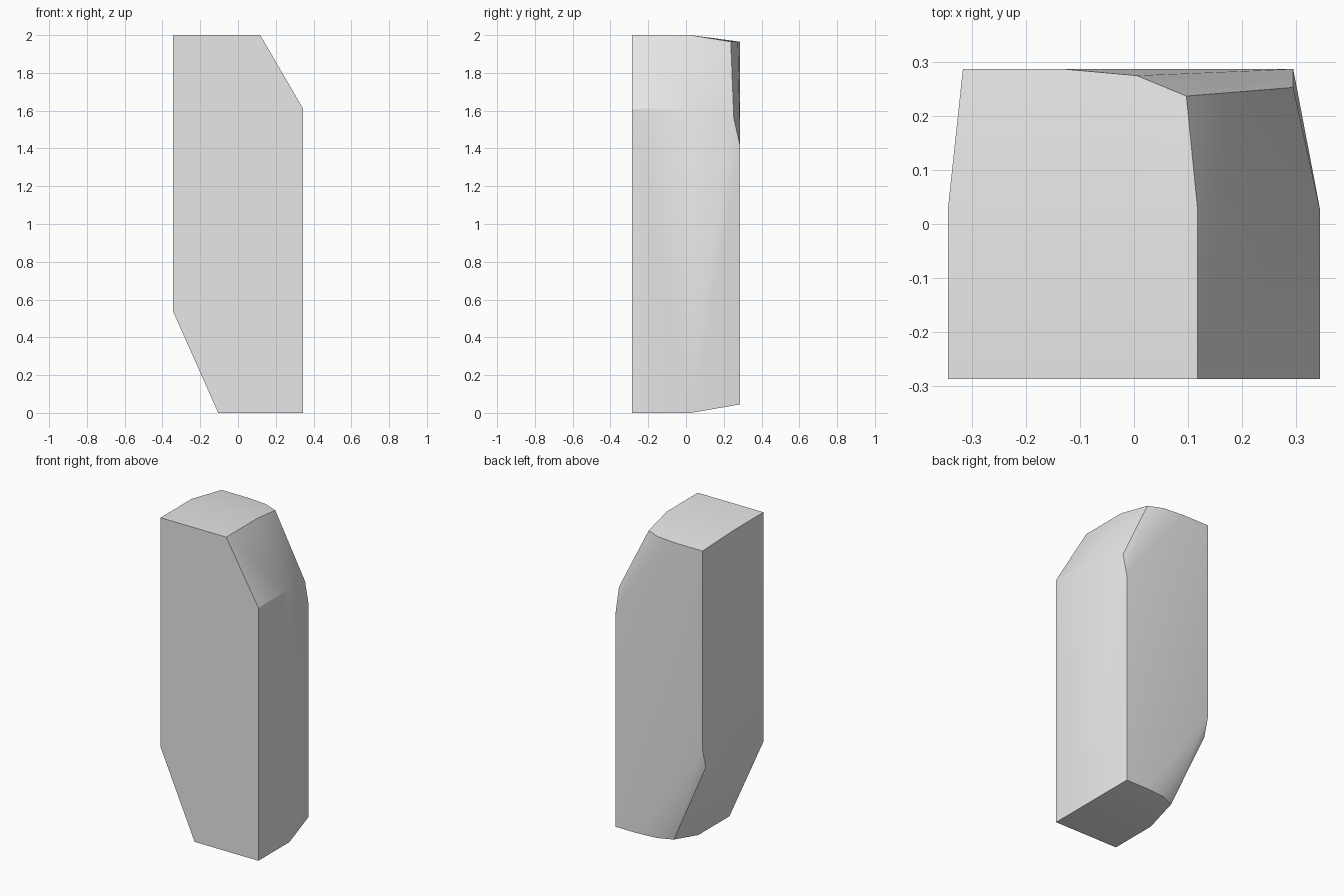
import bpy, bmesh
from math import radians

cube = bpy.data.objects.get("Cube")
if cube:
    bpy.data.objects.remove(cube, do_unlink=True)

FRONT, MID, BACK = -0.287, 0.025, 0.287
TOP, LOW = 1.965, 0.045          # tapered rear heights
LEFT, RIGHT = -0.317, 0.295      # tapered rear sides

# outline with two opposite corners cut off, clockwise from top left
outline = [(-0.345, 2), (0.118, 2), (0.345, 1.61),
           (0.345, 0), (-0.105, 0), (-0.345, 0.54)]

bm = bmesh.new()


def vert(x, y, z):
    return bm.verts.new((x, y, z))


def corner(side, z, xs, z_mid, z_end):
    """Softened rear end of a cut corner: three points along the cap, two on the side."""
    a, b, c = [vert(x, y, z) for x, y in zip(xs, (0.237, 0.275, BACK))]
    d, e = vert(side, 0.253, z_mid), vert(side, BACK, z_end)
    bm.faces.new((a, d, e, b))
    bm.faces.new((b, e, c))
    return a, b, c, d, e


# straight front half
front = [vert(x, FRONT, z) for x, z in outline]
mid = [vert(x, MID, z) for x, z in outline]
bm.faces.new(front)
for i in range(len(outline)):
    j = (i + 1) % len(outline)
    bm.faces.new((front[i], front[j], mid[j], mid[i]))

# tapered rear half
a, b, c, d, e = corner(RIGHT, TOP, (0.097, 0.005, -0.13), 1.56, 1.41)
a2, b2, c2, d2, e2 = corner(LEFT, LOW, (-0.08, 0.01, 0.14), 0.574, 0.70)
top_left = vert(LEFT, BACK, TOP)
low_right = vert(RIGHT, BACK, LOW)
tl, t, r, lr, l, s = mid
for face in ((tl, t, a, b, c, top_left), (t, r, d, a), (r, lr, low_right, e, d),
             (lr, l, a2, b2, c2, low_right), (l, s, d2, a2), (s, tl, top_left, e2, d2),
             (top_left, c, e, low_right, c2, e2)):
    bm.faces.new(face)
bmesh.ops.recalc_face_normals(bm, faces=bm.faces)

mesh = bpy.data.meshes.new("cut_corner_block")
bm.to_mesh(mesh)
bm.free()
block = bpy.data.objects.new("cut_corner_block", mesh)
bpy.context.collection.objects.link(block)

# plain grey
grey = bpy.data.materials.new("light_grey")
grey.use_nodes = True
color = (0.8, 0.8, 0.8, 1)
grey.diffuse_color = color
grey.node_tree.nodes["Principled BSDF"].inputs["Base Color"].default_value = color
mesh.materials.append(grey)

# smooth rear, crisp main edges
bpy.ops.object.select_all(action='DESELECT')
block.select_set(True)
bpy.context.view_layer.objects.active = block
bpy.ops.object.shade_smooth_by_angle(angle=radians(30))
